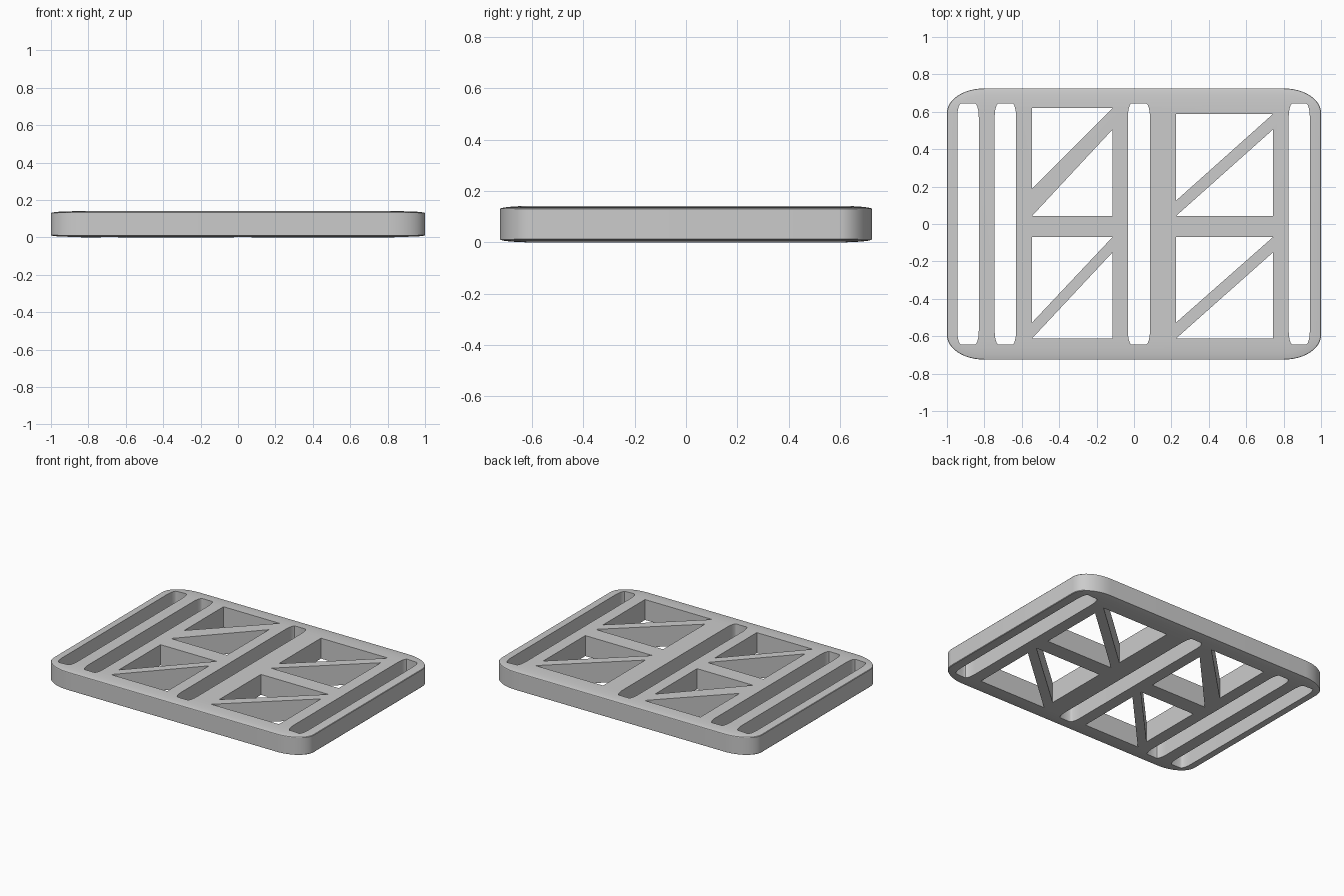
import bpy
import bmesh
from math import sin, cos, pi, radians

old = bpy.data.objects.get("Cube")
if old:
    bpy.data.objects.remove(old)

HALF_X, HALF_Y, HEIGHT = 1.0, 0.725, 0.142
EDGE = 0.013                      # height of the rounded rim
CORNER_X, CORNER_Y = 0.2, 0.13    # elliptical corner radii

grey = bpy.data.materials.new("light_grey")
grey.use_nodes = True
grey.diffuse_color = (0.6, 0.6, 0.6, 1)
grey.node_tree.nodes["Principled BSDF"].inputs["Base Color"].default_value = (0.6, 0.6, 0.6, 1)


def rounded_rect(x0, x1, y0, y1, rx, ry, steps):
    """Anticlockwise outline with elliptical corners."""
    centres = [(x1 - rx, y1 - ry), (x0 + rx, y1 - ry), (x0 + rx, y0 + ry), (x1 - rx, y0 + ry)]
    points = []
    for quarter, (cx, cy) in enumerate(centres):
        for i in range(steps + 1):
            a = (quarter + i / steps) * pi / 2
            points.append((cx + rx * cos(a), cy + ry * sin(a)))
    return points


def loft(bm, layers):
    """Skin a stack of (outline, z) layers and cap both ends."""
    rings = [[bm.verts.new((x, y, z)) for x, y in outline] for outline, z in layers]
    count = len(rings[0])
    for low, high in zip(rings, rings[1:]):
        for i in range(count):
            j = (i + 1) % count
            bm.faces.new((low[i], low[j], high[j], high[i]))
    bm.faces.new(rings[0][::-1])
    bm.faces.new(rings[-1])


def make_object(name, bm):
    bmesh.ops.recalc_face_normals(bm, faces=bm.faces)
    mesh = bpy.data.meshes.new(name)
    bm.to_mesh(mesh)
    bm.free()
    mesh.materials.append(grey)
    obj = bpy.data.objects.new(name, mesh)
    bpy.context.collection.objects.link(obj)
    return obj


# Plate: the rim curves gently in to the flat top and bottom
STEPS = 6
half = []
for i in range(STEPS + 1):
    a = i / STEPS * pi / 2
    k = min(cos(a) + 0.02, 1)
    grow_x, grow_y = CORNER_X * k, CORNER_Y * k
    x, y = HALF_X - CORNER_X + grow_x, HALF_Y - CORNER_Y + grow_y
    half.append((rounded_rect(-x, x, -y, y, grow_x, grow_y, 12), EDGE * sin(a)))
bm = bmesh.new()
loft(bm, [(o, EDGE - z) for o, z in reversed(half)] + [(o, HEIGHT - EDGE + z) for o, z in half])
plate = make_object("plate", bm)

# Cutters: long slots, and windows split by a diagonal brace
bm = bmesh.new()


def cut(outline):
    loft(bm, [(outline, -0.1), (outline, HEIGHT + 0.1)])


for x0, x1 in ((-0.945, -0.83), (-0.745, -0.63), (-0.033, 0.085), (0.827, 0.94)):
    cut(rounded_rect(x0, x1, -0.645, 0.645, 0.022, 0.075, 6))

# left x, right x, bottom, top, brace upper-left y, brace lower-right y
windows = (
    (-0.545, -0.115, 0.043, 0.62, 0.19, 0.505),
    (-0.545, -0.115, -0.612, -0.07, -0.527, -0.152),
    (0.225, 0.743, 0.043, 0.588, 0.125, 0.505),
    (0.225, 0.743, -0.612, -0.07, -0.527, -0.152),
)
for x0, x1, y0, y1, brace_left, brace_right in windows:
    cut([(x0, brace_left), (x1, y1), (x0, y1)])
    cut([(x0, y0), (x1, y0), (x1, brace_right)])
cutter = make_object("opening_cutter", bm)
cutter.hide_render = True

# Cut the openings and remove the helper
bpy.context.view_layer.objects.active = plate
plate.select_set(True)
cutter.select_set(False)
mod = plate.modifiers.new("openings", 'BOOLEAN')
mod.operation = 'DIFFERENCE'
mod.solver = 'EXACT'
mod.object = cutter
bpy.ops.object.modifier_apply(modifier=mod.name)
bpy.data.objects.remove(cutter)
bpy.ops.object.shade_smooth_by_angle(angle=radians(25))
